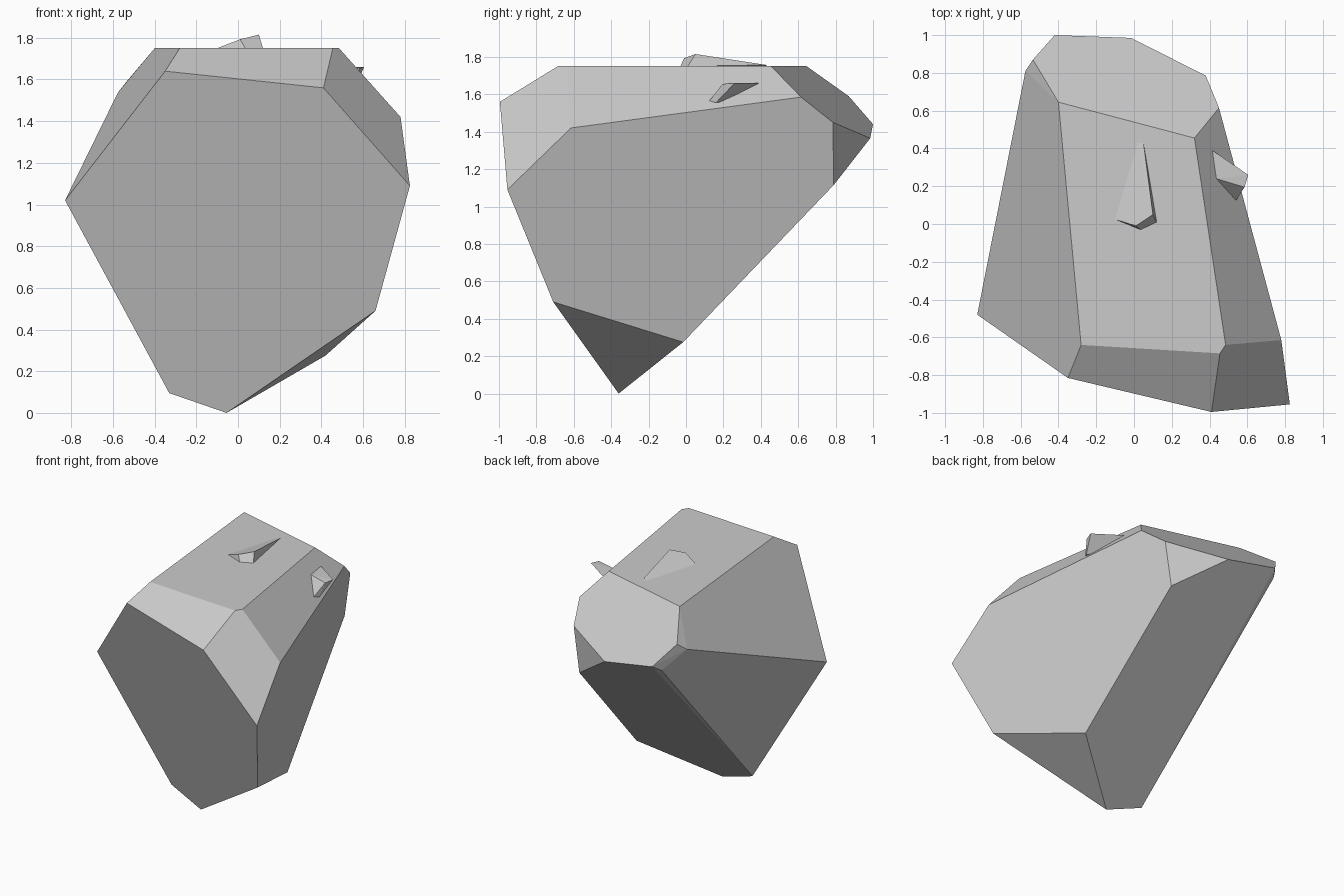
import bpy, bmesh, math


def hull(name, pts):
    """Flat-faced chipped stone: convex hull with coplanar triangles merged."""
    bm = bmesh.new()
    for p in pts:
        bm.verts.new(p)
    res = bmesh.ops.convex_hull(bm, input=bm.verts[:])
    junk = {v for v in res["geom_interior"] + res["geom_unused"]
            if isinstance(v, bmesh.types.BMVert) and v.is_valid and not v.link_faces}
    bmesh.ops.delete(bm, geom=list(junk), context='VERTS')
    bmesh.ops.dissolve_limit(bm, angle_limit=math.radians(3),
                             verts=bm.verts[:], edges=bm.edges[:])
    bmesh.ops.recalc_face_normals(bm, faces=bm.faces[:])
    me = bpy.data.meshes.new(name)
    bm.to_mesh(me)
    bm.free()
    ob = bpy.data.objects.new(name, me)
    bpy.context.collection.objects.link(ob)
    return ob


# Main boulder
top = [(.485, -.64, 1.75), (.455, -.685, 1.75), (-.28, -.64, 1.75),
       (-.40, .645, 1.75), (.32, .455, 1.75)]
front = [(-.83, -.48, 1.02), (-.35, -.815, 1.64), (.41, -.995, 1.56),
         (.825, -.955, 1.09), (.78, -.615, 1.42)]
back = [(.45, .615, 1.585), (.38, .785, 1.45), (-.015, .985, 1.365),
        (-.42, 1.0, 1.44), (-.535, .87, 1.59), (-.575, .81, 1.54),
        (-.456, .94, 1.40), (.33, .79, 1.115)]
foot = [(.66, -.71, .49), (.42, -.015, .275), (-.055, -.36, 0), (-.33, -.314, .095)]
hull("boulder", top + front + back + foot)

# Sliver on the flat top
hull("top_shard", [(.10, .05, 1.815), (.01, -.01, 1.793), (-.10, .025, 1.75),
                   (.035, -.03, 1.75), (.12, .01, 1.75), (.02, .43, 1.75),
                   (.05, .43, 1.757), (.03, .08, 1.69)])

# Chip on the right shoulder
hull("side_shard", [(.415, .39, 1.66), (.605, .26, 1.66), (.585, .195, 1.655),
                    (.435, .24, 1.66), (.54, .125, 1.565), (.56, .16, 1.555),
                    (.44, .27, 1.57)])
